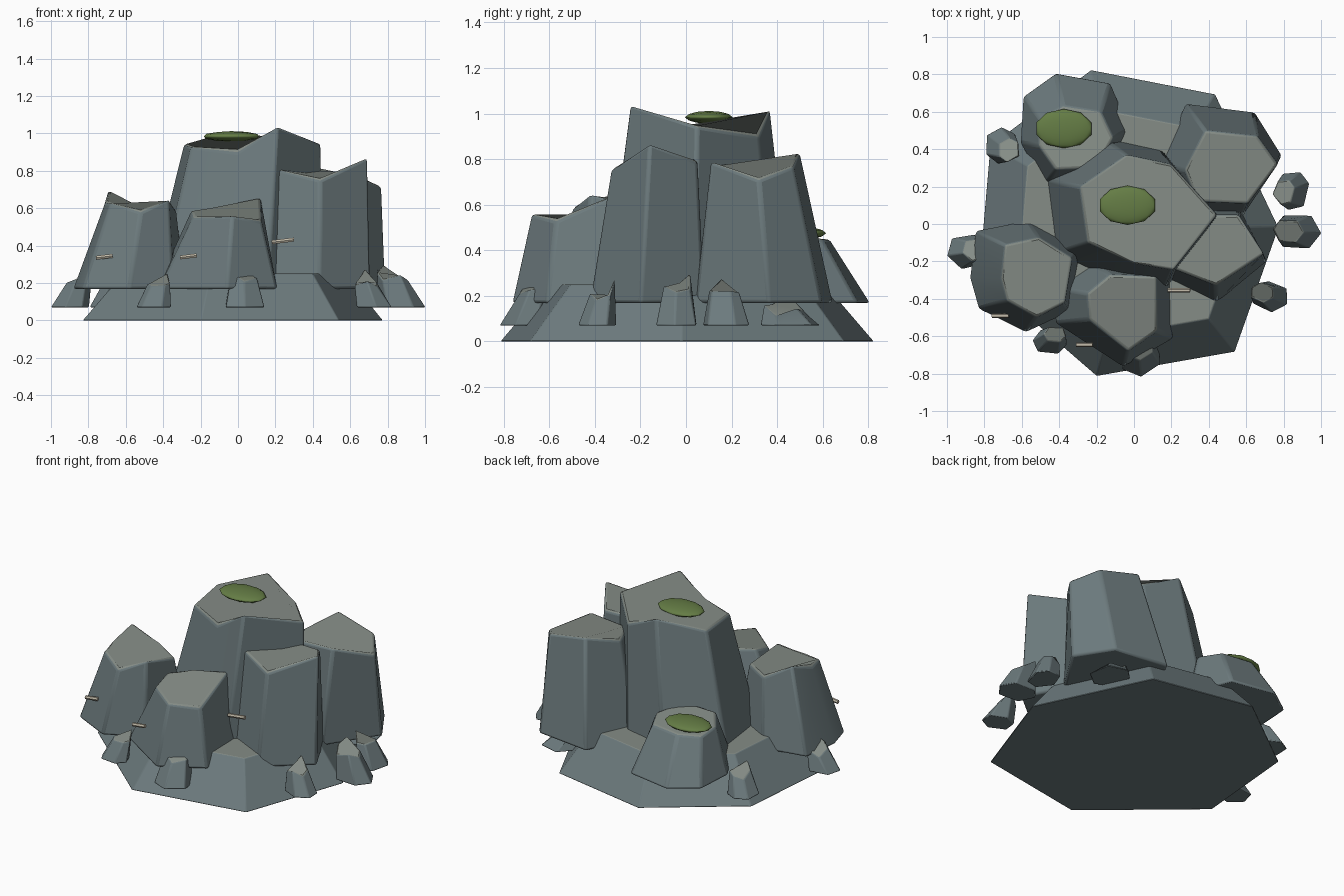
import bpy, bmesh, math, random
from mathutils import Vector

if "Cube" in bpy.data.objects:
    bpy.data.objects.remove(bpy.data.objects["Cube"])

random.seed(4)


def material(name, rgb):
    m = bpy.data.materials.new(name)
    m.diffuse_color = (*rgb, 1)
    m.use_nodes = True
    m.node_tree.nodes["Principled BSDF"].inputs["Base Color"].default_value = m.diffuse_color
    return m


SIDE = material("rock_side", (0.15, 0.195, 0.205))
TOP = material("rock_top", (0.235, 0.265, 0.24))
MOSS = material("moss_green", (0.13, 0.205, 0.06))
TWIG = material("twig_tan", (0.55, 0.5, 0.4))


def finish(obj):
    bpy.ops.object.select_all(action='DESELECT')
    obj.select_set(True)
    bpy.context.view_layer.objects.active = obj
    bpy.ops.object.shade_smooth_by_angle(angle=math.radians(30))


def loft(name, bottom, top, bevel):
    """Faceted block between two outlines, softly bevelled."""
    bm = bmesh.new()
    lo = [bm.verts.new(p) for p in bottom]
    hi = [bm.verts.new(p) for p in top]
    n = len(lo)
    bm.faces.new(lo[::-1])
    cap = bm.faces.new(hi)
    cap.material_index = 1
    for i in range(n):
        j = (i + 1) % n
        bm.faces.new((lo[i], lo[j], hi[j], hi[i]))
    bmesh.ops.recalc_face_normals(bm, faces=bm.faces)
    me = bpy.data.meshes.new(name)
    bm.to_mesh(me)
    bm.free()
    me.materials.append(SIDE)
    me.materials.append(TOP)
    obj = bpy.data.objects.new(name, me)
    bpy.context.collection.objects.link(obj)
    finish(obj)
    mod = obj.modifiers.new("soft_edges", 'BEVEL')
    mod.width = bevel
    mod.segments = 2
    mod.limit_method = 'ANGLE'
    mod.angle_limit = math.radians(30)
    return obj


def rock(name, top, x0, x1, y0, y1, z0=0.168):
    """Rock whose foot is the top outline stretched to a given footprint."""
    xs, ys = [p[0] for p in top], [p[1] for p in top]

    def fit(v, vals, a, b):
        return a + (v - min(vals)) / (max(vals) - min(vals)) * (b - a)
    foot = [(fit(x, xs, x0, x1), fit(y, ys, y0, y1), z0) for x, y, z in top]
    return loft(name, foot, top, 0.015)


# Base slab
outline = [(0.775, -0.02), (0.435, 0.695), (-0.23, 0.825), (-0.77, 0.42),
           (-0.83, -0.27), (-0.2, -0.815), (0.54, -0.685)]
loft("base_slab", [(x, y, 0) for x, y in outline],
     [(x * 0.74, y * 0.74, 0.25) for x, y in outline], 0.006)

# Large rocks
rock("main_rock", [(-0.25, -0.1, 0.93), (0.0, -0.21, 0.90), (0.21, -0.245, 1.04),
                   (0.445, 0.05, 0.945), (0.2, 0.32, 0.9), (-0.04, 0.37, 1.02),
                   (-0.29, 0.2, 0.94)], -0.48, 0.46, -0.36, 0.465)
rock("back_right_rock", [(0.27, 0.29, 0.76), (0.34, 0.12, 0.77), (0.61, 0.11, 0.79),
                         (0.77, 0.32, 0.71), (0.66, 0.47, 0.77), (0.38, 0.5, 0.83)],
     0.13, 0.79, 0.04, 0.645)
rock("right_rock", [(0.2, -0.235, 0.81), (0.44, -0.33, 0.75), (0.695, -0.16, 0.87),
                    (0.56, 0.05, 0.79), (0.32, 0.05, 0.8)],
     0.18, 0.71, -0.425, 0.08)
rock("front_rock", [(-0.25, -0.37, 0.59), (-0.24, -0.51, 0.55), (-0.03, -0.68, 0.56),
                    (0.125, -0.57, 0.53), (0.12, -0.28, 0.66), (-0.13, -0.27, 0.6)],
     -0.44, 0.21, -0.765, -0.2)
rock("left_rock", [(-0.71, -0.29, 0.63), (-0.68, -0.41, 0.63), (-0.52, -0.5, 0.58),
                   (-0.37, -0.42, 0.65), (-0.33, -0.18, 0.59), (-0.51, -0.07, 0.59),
                   (-0.69, -0.11, 0.7)], -0.88, -0.28, -0.58, 0.02)
rock("back_left_rock", [(-0.5, 0.56, 0.44), (-0.51, 0.42, 0.46), (-0.42, 0.29, 0.48),
                        (-0.2, 0.3, 0.49), (-0.11, 0.46, 0.46), (-0.18, 0.6, 0.45),
                        (-0.38, 0.63, 0.45)], -0.61, -0.02, 0.2, 0.81)

# Small stones around the foot, leaning inwards, each with one spike
stones = [(-0.71, 0.42, 0.095, 0.10, 0.25), (-0.90, -0.145, 0.105, 0.10, 0.26),
          (-0.45, -0.63, 0.095, 0.075, 0.26), (0.03, -0.71, 0.12, 0.11, 0.30),
          (0.73, -0.39, 0.105, 0.085, 0.28), (0.875, -0.04, 0.13, 0.105, 0.30),
          (0.85, 0.18, 0.095, 0.11, 0.28), (0.57, 0.46, 0.13, 0.135, 0.21)]
for k, (x, y, rx, ry, h) in enumerate(stones):
    inward = -Vector((x, y)).normalized() * 0.05
    start = math.atan2(y, x)
    foot, top = [], []
    spike = random.choice((2, 3, 4))
    for i in range(6):
        a = start + math.tau * (i + random.uniform(-0.15, 0.15)) / 6
        c, s = math.cos(a) * rx, math.sin(a) * ry
        foot.append((x + c, y + s, 0.07))
        z = h if i == spike else h - random.uniform(0.04, 0.1)
        top.append((x + inward.x + c * 0.65, y + inward.y + s * 0.65, z))
    loft(f"small_stone_{k + 1}", foot, top, 0.007)

# Moss patches
for k, loc in enumerate([(-0.035, 0.1, 0.984), (-0.375, 0.51, 0.475)]):
    bpy.ops.mesh.primitive_ico_sphere_add(subdivisions=2, radius=1, location=loc)
    moss = bpy.context.object
    moss.name = f"moss_patch_{k + 1}"
    moss.scale = (0.155, 0.105, 0.028)
    moss.data.materials.append(MOSS)
    finish(moss)

# Twigs in the cracks
for k, (x, y, z, length) in enumerate([(-0.715, -0.49, 0.34, 0.09),
                                       (-0.265, -0.645, 0.342, 0.09),
                                       (0.24, -0.355, 0.425, 0.12)]):
    bpy.ops.mesh.primitive_cylinder_add(vertices=6, radius=0.012, depth=length,
                                        location=(x, y, z),
                                        rotation=(0, math.radians(83), 0))
    twig = bpy.context.object
    twig.name = f"twig_{k + 1}"
    twig.data.materials.append(TWIG)
